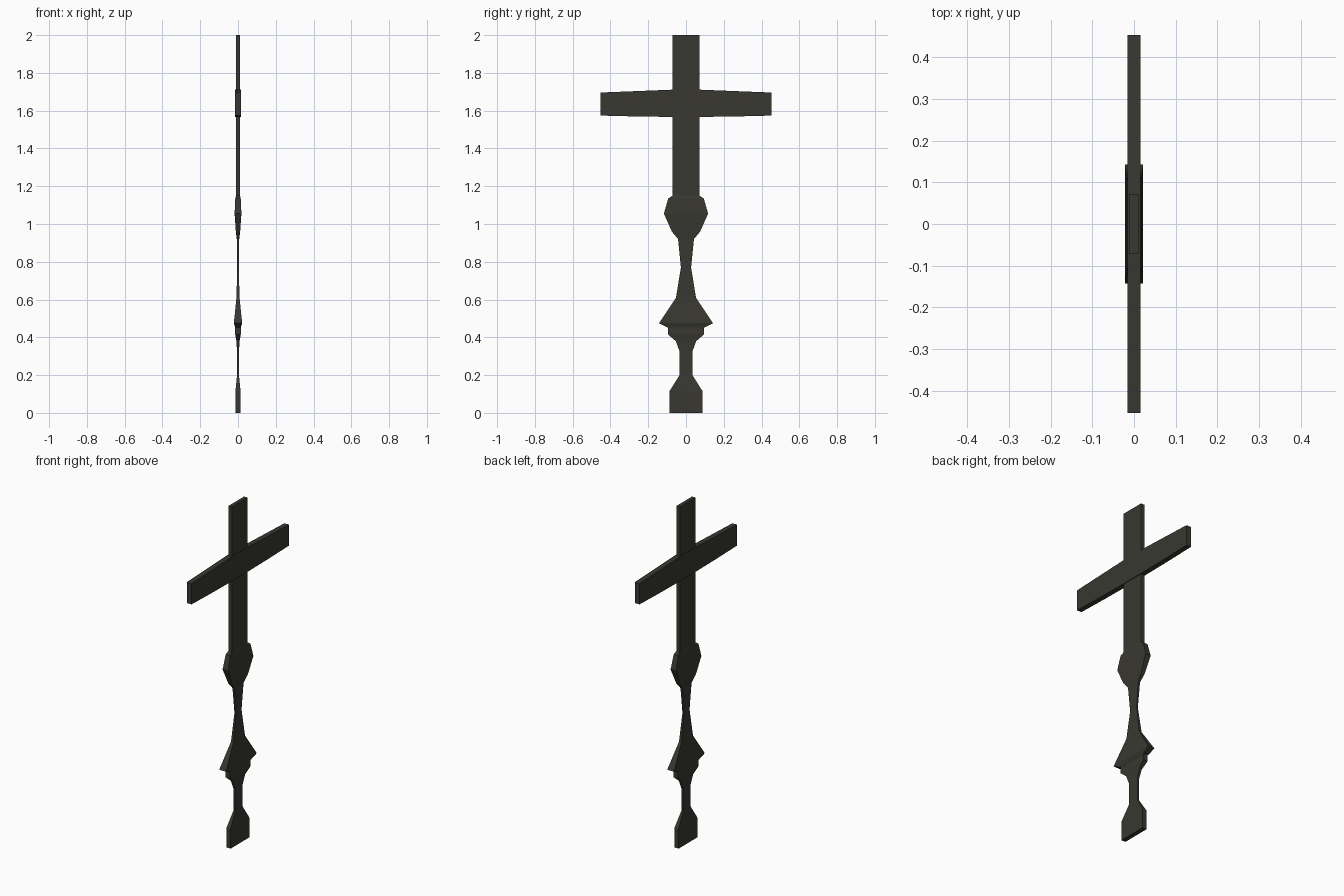
import bpy, bmesh

if "Cube" in bpy.data.objects:
    bpy.data.objects.remove(bpy.data.objects["Cube"])

mat = bpy.data.materials.new("dark weathered metal")
mat.diffuse_color = (0.040, 0.039, 0.031, 1)
mat.use_nodes = True
mat.node_tree.nodes["Principled BSDF"].inputs["Base Color"].default_value = mat.diffuse_color


def loft(name, rings):
    """Join a series of four-point rings into a closed flat-shaded solid."""
    bm = bmesh.new()
    loops = [[bm.verts.new(p) for p in ring] for ring in rings]
    for a, b in zip(loops, loops[1:]):
        for i in range(4):
            j = (i + 1) % 4
            bm.faces.new((a[i], a[j], b[j], b[i]))
    bm.faces.new(loops[0][::-1])
    bm.faces.new(loops[-1])
    bmesh.ops.recalc_face_normals(bm, faces=bm.faces)
    mesh = bpy.data.meshes.new(name)
    bm.to_mesh(mesh)
    bm.free()
    mesh.materials.append(mat)
    obj = bpy.data.objects.new(name, mesh)
    bpy.context.collection.objects.link(obj)
    return obj


# Baluster post: (height, half width), flattened in x
THIN = 0.154
profile = [(0, 0.0875), (0.115, 0.0875), (0.2, 0.034), (0.325, 0.034),
           (0.38, 0.054), (0.415, 0.095), (0.453, 0.095), (0.453, 0.1),
           (0.475, 0.143), (0.61, 0.053), (0.77, 0.027), (0.92, 0.042),
           (0.96, 0.075), (1.055, 0.117), (1.135, 0.094), (1.15, 0.072),
           (2.0, 0.072)]
loft("post", [[(sx * w * THIN, sy * w, z)
               for sx, sy in ((-1, -1), (1, -1), (1, 1), (-1, 1))]
              for z, w in profile])

# Cross arm: slightly deeper in the middle than at its ends
T = 0.0155
half = [(0.453, 1.574, 1.696), (0.25, 1.569, 1.704), (0.075, 1.567, 1.711)]
stations = [(-y, b, t) for y, b, t in half] + half[::-1]
loft("cross_arm", [[(-T, y, b), (T, y, b), (T, y, t), (-T, y, t)]
                   for y, b, t in stations])
